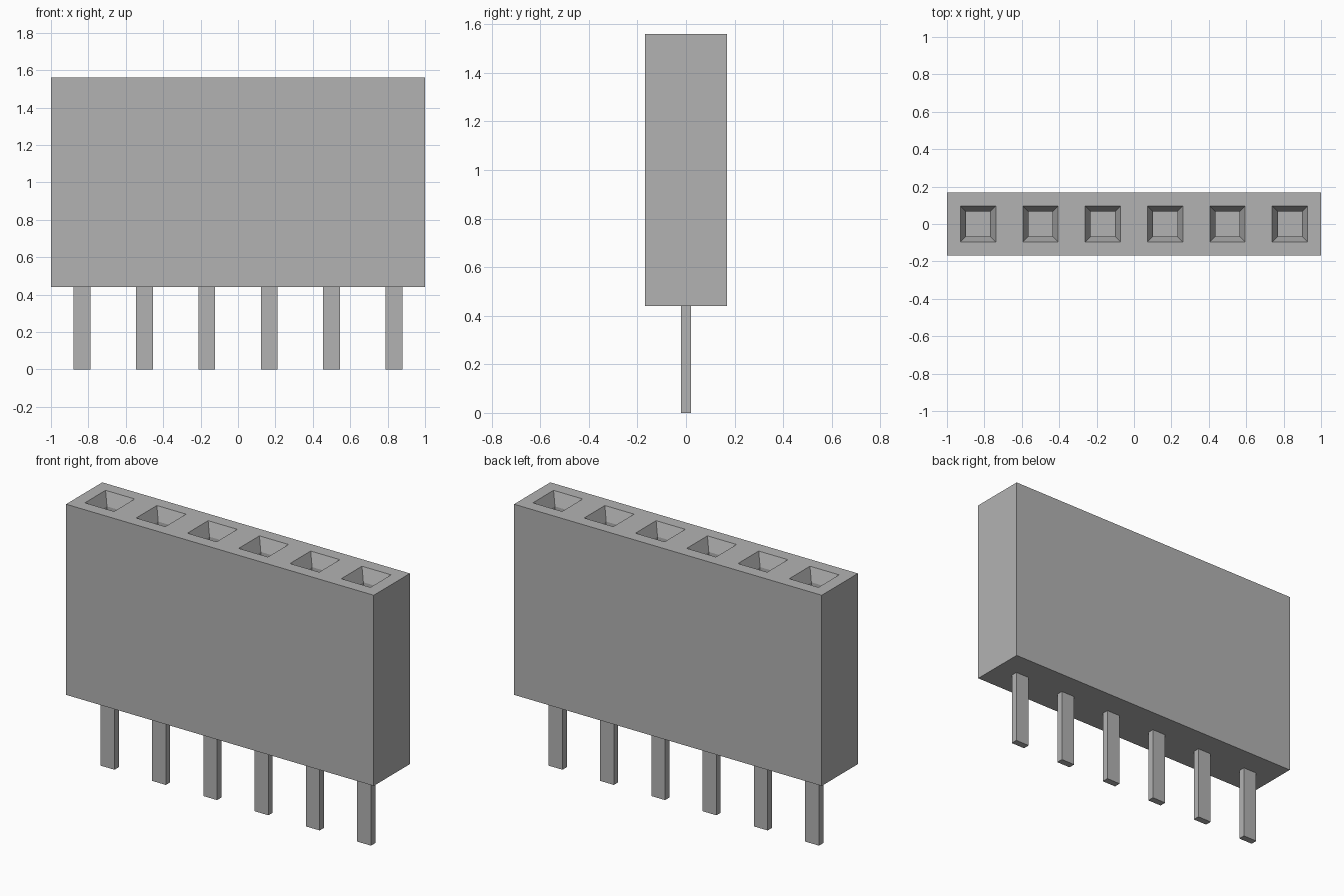
import bpy
import bmesh
from mathutils import Matrix, Vector

COUNT = 6
PITCH = 2 / COUNT
DEPTH = 0.336
BASE, TOP = 0.44, 1.56

cube = bpy.data.objects.get("Cube")
if cube:
    bpy.data.objects.remove(cube, do_unlink=True)

grey = bpy.data.materials.new("plain grey")
grey.use_nodes = True
colour = (0.45, 0.45, 0.45, 1)
grey.diffuse_color = colour
grey.node_tree.nodes["Principled BSDF"].inputs["Base Color"].default_value = colour


def add_box(bm, size, centre):
    matrix = Matrix.Translation(centre) @ Matrix.Diagonal((*size, 1))
    return bmesh.ops.create_cube(bm, size=1, matrix=matrix)


def finish(bm, name):
    mesh = bpy.data.meshes.new(name)
    bm.to_mesh(mesh)
    bm.free()
    mesh.materials.append(grey)
    obj = bpy.data.objects.new(name, mesh)
    bpy.context.collection.objects.link(obj)
    return obj


# Housing: one block, divided into a cell for each socket
bm = bmesh.new()
add_box(bm, (2, DEPTH, TOP - BASE), (0, 0, (TOP + BASE) / 2))
for i in range(1, COUNT):
    bmesh.ops.bisect_plane(bm, geom=bm.verts[:] + bm.edges[:] + bm.faces[:],
                           plane_co=Vector((i * PITCH - 1, 0, 0)),
                           plane_no=Vector((1, 0, 0)))
bm.normal_update()

# Sockets: square opening, tapered lead-in, then a straight well
cells = [f for f in bm.faces if f.normal.z > 0.9]
bmesh.ops.inset_individual(bm, faces=cells, thickness=0.072, use_even_offset=True)
bmesh.ops.inset_individual(bm, faces=cells, thickness=0.03, use_even_offset=True)
for f in cells:
    bmesh.ops.translate(bm, verts=f.verts[:], vec=(0, 0, -0.075))
wells = bmesh.ops.extrude_discrete_faces(bm, faces=cells)["faces"]
for f in wells:
    bmesh.ops.translate(bm, verts=f.verts[:], vec=(0, 0, -0.5))

# Merge the plain outer walls back into single faces
for axis, sign in ((1, -1), (1, 1), (2, -1)):
    bm.normal_update()
    limit = BASE if axis == 2 else DEPTH / 2 * sign
    wall = [f for f in bm.faces if f.normal[axis] * sign > 0.9
            and abs(f.calc_center_median()[axis] - limit) < 0.001]
    bmesh.ops.dissolve_faces(bm, faces=wall, use_verts=False)
finish(bm, "housing")

# Pins: flat blades below the housing
for i in range(COUNT):
    bm = bmesh.new()
    add_box(bm, (0.09, 0.04, BASE), ((i + 0.5) * PITCH - 1, 0, BASE / 2))
    finish(bm, f"pin_{i + 1}")
